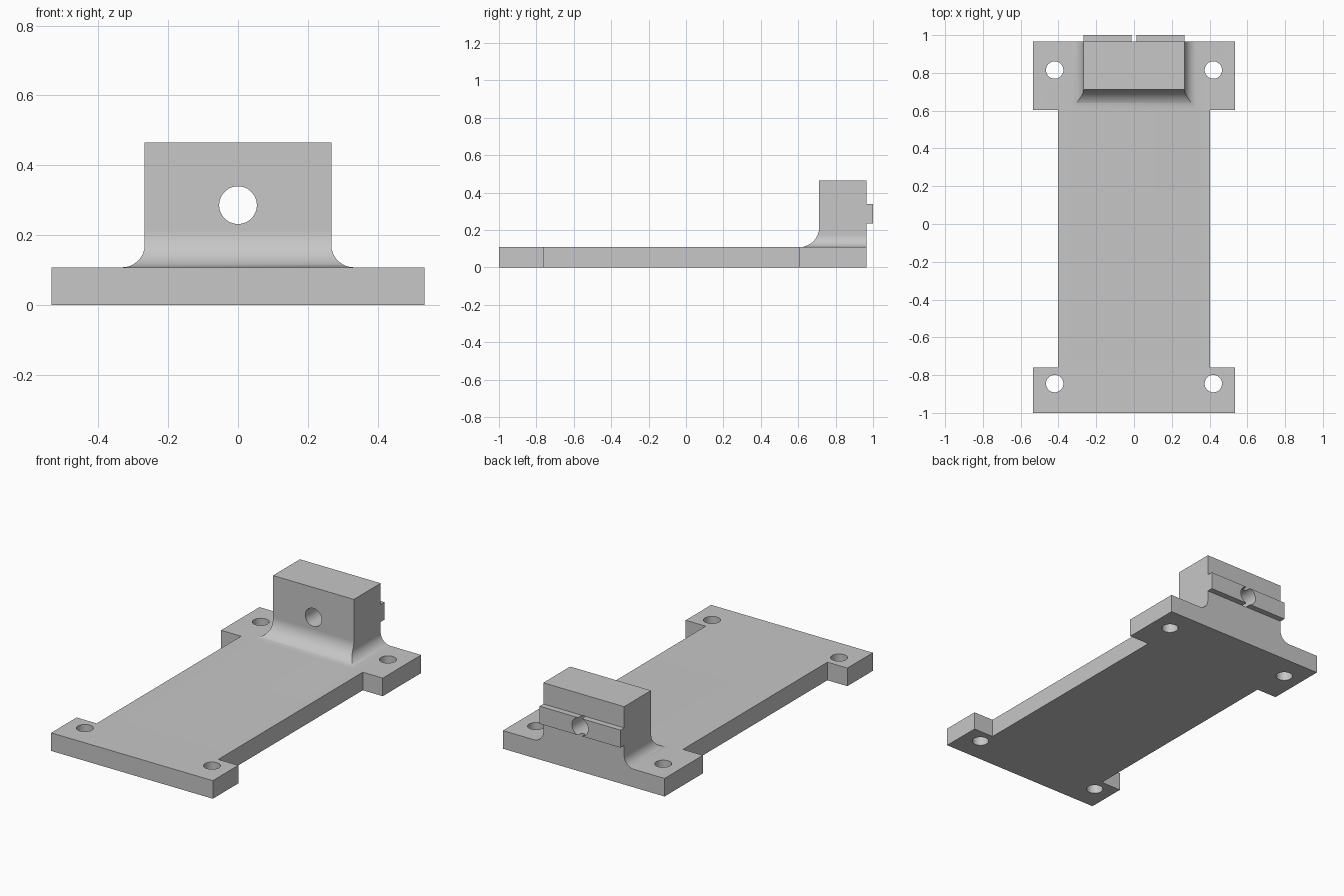
import bpy, bmesh, math
from mathutils import Matrix

cube = bpy.data.objects.get("Cube")
if cube:
    bpy.data.objects.remove(cube, do_unlink=True)

# Main sizes
PLATE_TOP, BACK = 0.108, 0.965
BLOCK_HALF, BLOCK_FRONT, BLOCK_TOP = 0.267, 0.712, 0.465
SIDE_R, FRONT_R = 0.065, 0.107
BORE_Z = 0.286

grey = bpy.data.materials.new("plain grey")
grey.use_nodes = True
colour = (0.57, 0.57, 0.57, 1)
grey.diffuse_color = colour
grey.node_tree.nodes["Principled BSDF"].inputs["Base Color"].default_value = colour


def finish(name, bm):
    bmesh.ops.recalc_face_normals(bm, faces=bm.faces)
    mesh = bpy.data.meshes.new(name)
    bm.to_mesh(mesh)
    bm.free()
    mesh.materials.append(grey)
    obj = bpy.data.objects.new(name, mesh)
    bpy.context.collection.objects.link(obj)
    return obj


def loft(name, rings):
    """Skin a stack of matching closed rings and cap both ends."""
    bm = bmesh.new()
    loops = [[bm.verts.new(p) for p in ring] for ring in rings]
    n = len(loops[0])
    for a, b in zip(loops, loops[1:]):
        for i in range(n):
            j = (i + 1) % n
            bm.faces.new((a[i], a[j], b[j], b[i]))
    bm.faces.new(loops[0])
    bm.faces.new(loops[-1])
    return finish(name, bm)


def rect(half, y0, y1, z):
    return [(-half, y0, z), (half, y0, z), (half, y1, z), (-half, y1, z)]


def drill(name, radius, matrix):
    bm = bmesh.new()
    bmesh.ops.create_cone(bm, cap_ends=True, segments=48, radius1=radius,
                          radius2=radius, depth=1, matrix=matrix)
    return finish(name, bm)


def combine(target, other, operation):
    mod = target.modifiers.new(other.name, 'BOOLEAN')
    mod.operation, mod.solver, mod.object = operation, 'EXACT', other
    bpy.context.view_layer.objects.active = target
    bpy.ops.object.modifier_apply(modifier=mod.name)
    bpy.data.objects.remove(other, do_unlink=True)


def flare(radius, z):
    """Outward reach of a concave fillet at height z."""
    up = max(0, radius - (z - PLATE_TOP))
    return radius - math.sqrt(max(0, radius * radius - up * up))


# Base plate with four mounting ears
half_outline = [(0.534, -1), (0.534, -0.76), (0.402, -0.76),
                (0.402, 0.603), (0.534, 0.603), (0.534, BACK)]
outline = half_outline + [(-x, y) for x, y in reversed(half_outline)]
plate = loft("base_plate", [[(x, y, z) for x, y in outline] for z in (0, PLATE_TOP)])
for x in (-0.42, 0.42):
    for y in (-0.845, 0.815):
        combine(plate, drill("screw_hole", 0.046, Matrix.Translation((x, y, 0))), 'DIFFERENCE')

# Upright block, flaring into the plate on three sides
steps = 24
heights = {PLATE_TOP + FRONT_R * (1 - math.cos(math.pi / 2 * i / steps)) for i in range(steps)}
heights |= {PLATE_TOP + r * math.sin(math.pi / 2 * i / steps)
            for r in (SIDE_R, FRONT_R) for i in range(1, steps + 1)}
levels = []
for z in sorted(heights) + [BLOCK_TOP]:
    if not levels or z - levels[-1] > 0.0004:
        levels.append(z)
block = loft("upright_block", [rect(BLOCK_HALF + flare(SIDE_R, z),
                                    BLOCK_FRONT - flare(FRONT_R, z), BACK, z) for z in levels])

# Rail across the back, split by the bore
rail = loft("back_rail", [rect(BLOCK_HALF, BACK, 1, BORE_Z + s * 0.0525) for s in (-1, 1)])
combine(block, rail, 'UNION')
bore = Matrix.Translation((0, 0.85, BORE_Z)) @ Matrix.Rotation(math.pi / 2, 4, 'X')
combine(block, drill("bore", 0.054, bore), 'DIFFERENCE')
combine(plate, block, 'UNION')
plate.name = "mounting_bracket"

# Smooth curves, crisp corners
bpy.ops.object.select_all(action='DESELECT')
plate.select_set(True)
bpy.context.view_layer.objects.active = plate
bpy.ops.object.shade_smooth_by_angle(angle=math.radians(30))
